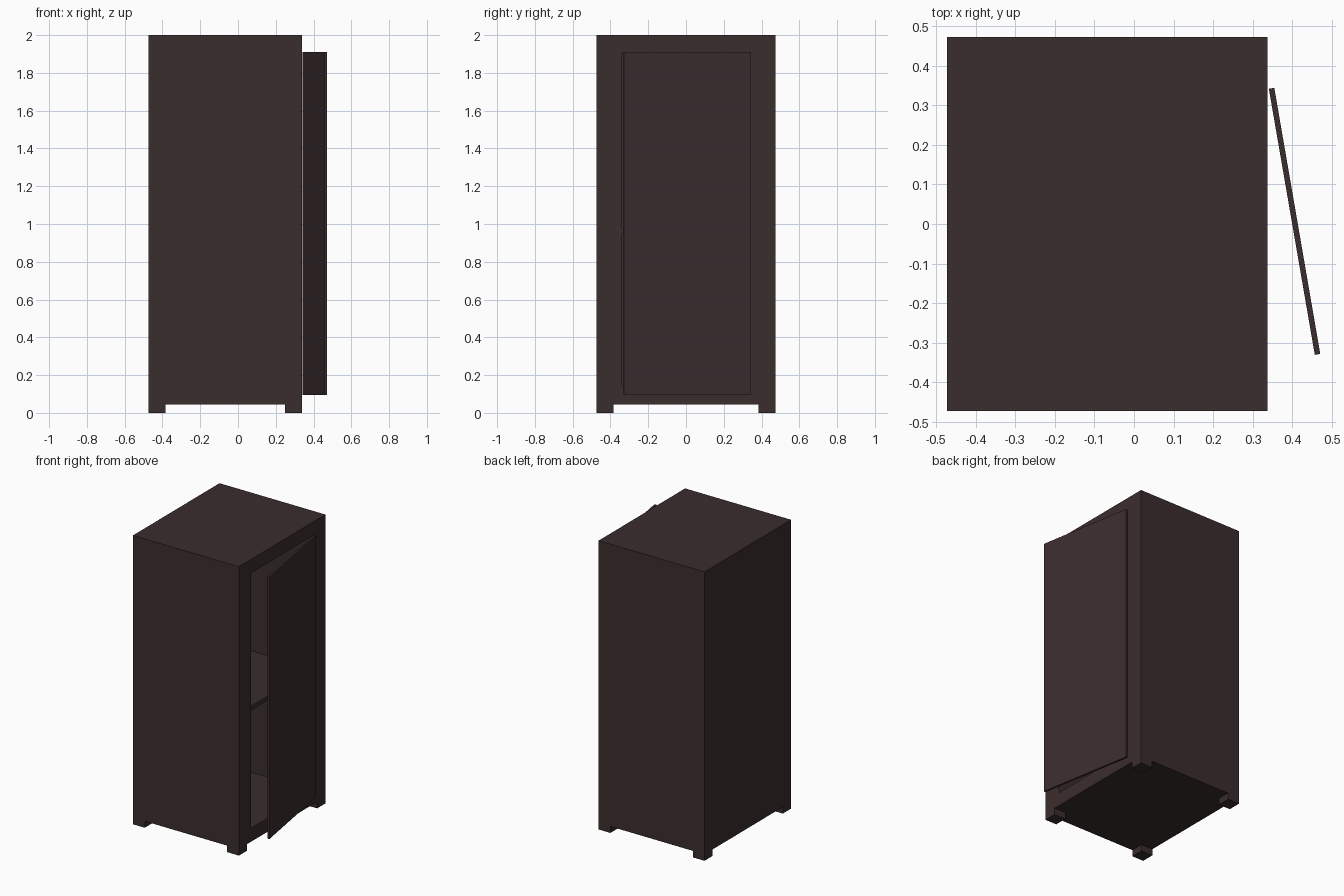
import bpy, bmesh, math
from mathutils import Matrix, Vector

if "Cube" in bpy.data.objects:
    bpy.data.objects.remove(bpy.data.objects["Cube"])

# One dark brown paint for everything
wood = bpy.data.materials.new("dark brown")
wood.diffuse_color = (0.044, 0.026, 0.027, 1.0)
wood.use_nodes = True
wood.node_tree.nodes["Principled BSDF"].inputs["Base Color"].default_value = wood.diffuse_color


def make_object(name, bm):
    bmesh.ops.recalc_face_normals(bm, faces=bm.faces)
    mesh = bpy.data.meshes.new(name)
    bm.to_mesh(mesh)
    bm.free()
    mesh.materials.append(wood)
    obj = bpy.data.objects.new(name, mesh)
    bpy.context.collection.objects.link(obj)
    return obj


def box(name, lo, hi, matrix=Matrix.Identity(4)):
    lo, hi = Vector(lo), Vector(hi)
    bm = bmesh.new()
    bmesh.ops.create_cube(bm, size=1)
    for v in bm.verts:
        v.co = matrix @ Vector([(lo[i] + hi[i]) / 2 + v.co[i] * (hi[i] - lo[i]) for i in range(3)])
    return make_object(name, bm)


X0, X1 = -0.473, 0.338      # closed back and open side of the cabinet
Y = 0.473                   # half width
Z0, Z1 = 0.045, 2.0         # underside and top
OY, OZ0, OZ1 = 0.34, 0.14, 1.905   # door opening
XB = -0.385                 # inner back wall

# Cabinet shell: rectangles lofted out along the outside and back into the cavity
bm = bmesh.new()
rings = []
for x, y, z0, z1 in ((X0, Y, Z0, Z1), (X1, Y, Z0, Z1), (X1, OY, OZ0, OZ1), (XB, OY, OZ0, OZ1)):
    rings.append([bm.verts.new(c) for c in ((x, -y, z0), (x, y, z0), (x, y, z1), (x, -y, z1))])
for a, b in zip(rings, rings[1:]):
    for i in range(4):
        j = (i + 1) % 4
        bm.faces.new((a[i], a[j], b[j], b[i]))
bm.faces.new(rings[0])
bm.faces.new(rings[-1])
make_object("cabinet_body", bm)

# Shelf across the middle of the cavity
box("shelf", (XB, -OY, 0.95), (X1 - 0.005, OY, 0.98))

# Four square feet at the corners
F = 0.09
for x, xn in ((X0, "back"), (X1 - F, "front")):
    for y, yn in ((-Y, "left"), (Y - F, "right")):
        box(f"foot_{xn}_{yn}", (x, y, 0), (x + F, y + F, Z0))

# Door, ajar, swinging on its hinge edge
hinge = Matrix.Translation((0.341, 0.342, 0)) @ Matrix.Rotation(math.radians(9.8), 4, 'Z')
box("door", (0, -0.683, 0.095), (0.014, 0, 1.91), hinge)
